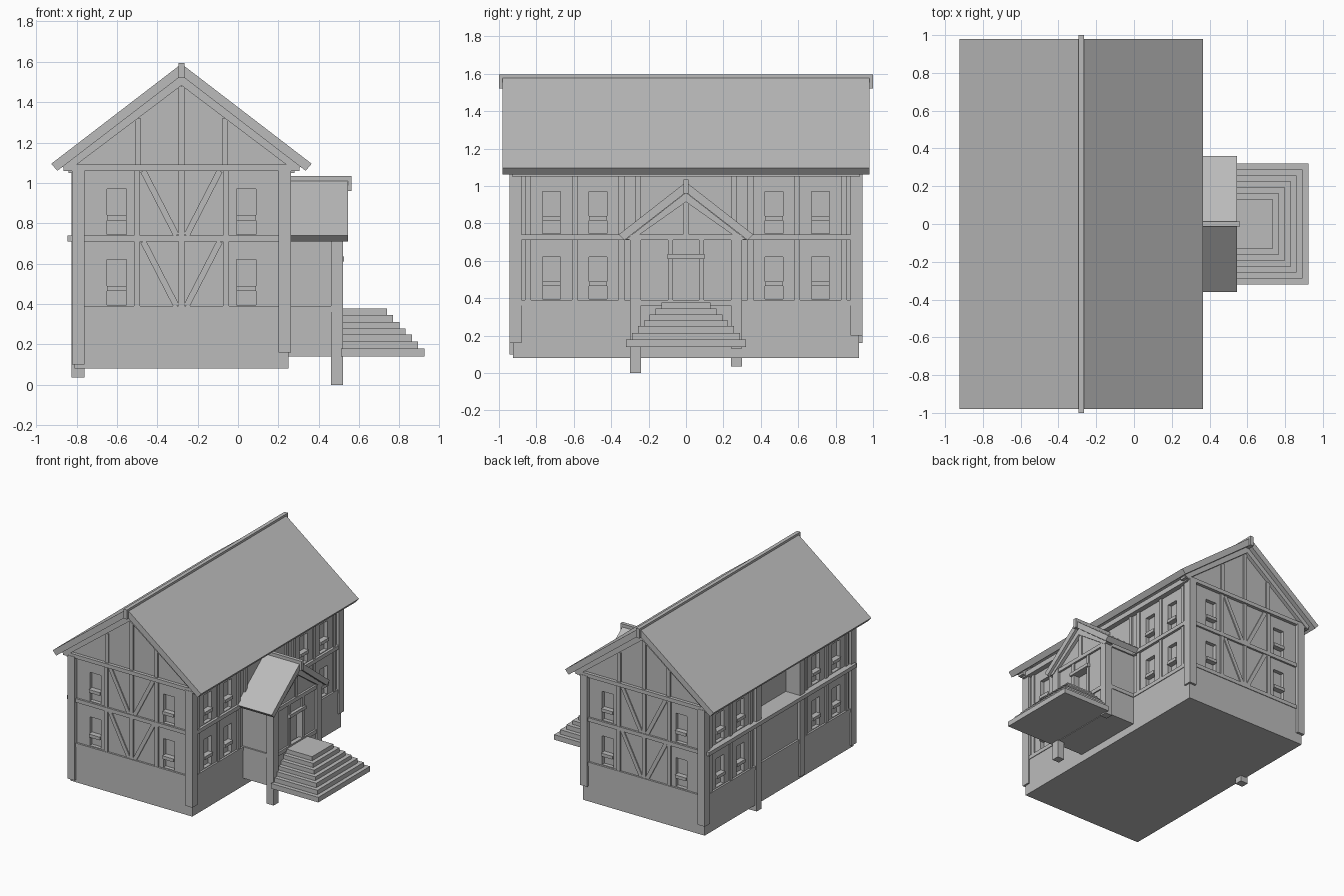
import bpy, bmesh
from mathutils import Vector

cube = bpy.data.objects.get("Cube")
if cube:
    bpy.data.objects.remove(cube, do_unlink=True)

grey = bpy.data.materials.new("plain grey")
grey.use_nodes = True
COLOUR = (0.5, 0.5, 0.5, 1)
grey.diffuse_color = COLOUR
grey.node_tree.nodes["Principled BSDF"].inputs["Base Color"].default_value = COLOUR

CX = -0.28          # house centre line
HALF = 0.52         # half width of the wall infill
END = 0.915         # gable wall infill face


def finish(name, bm):
    bmesh.ops.recalc_face_normals(bm, faces=bm.faces)
    mesh = bpy.data.meshes.new(name)
    bm.to_mesh(mesh)
    bm.free()
    mesh.materials.append(grey)
    ob = bpy.data.objects.new(name, mesh)
    bpy.context.collection.objects.link(ob)
    return ob


def add_box(bm, x, y, z):
    verts = bmesh.ops.create_cube(bm, size=1)["verts"]
    for v in verts:
        for i, (a, b) in enumerate((x, y, z)):
            v.co[i] = (a + b) / 2 + v.co[i] * (b - a)


def box(name, x, y, z):
    bm = bmesh.new()
    add_box(bm, x, y, z)
    return finish(name, bm)


def prism(name, pts, axis, a, b):
    """Extrude a profile given as (across, height) along x or y."""
    bm = bmesh.new()
    place = (lambda p, t: (p[0], t, p[1])) if axis == "y" else (lambda p, t: (t, p[0], p[1]))
    face = bm.faces.new([bm.verts.new(place(p, a)) for p in pts])
    ext = bmesh.ops.extrude_face_region(bm, geom=[face])["geom"]
    shift = Vector(place((0, 0), b - a))
    bmesh.ops.translate(bm, vec=shift, verts=[g for g in ext if isinstance(g, bmesh.types.BMVert)])
    return finish(name, bm)


def brace(name, p, q, axis, a, b, w=0.03):
    """Slanted timber between two points of a wall."""
    p, q = Vector(p), Vector(q)
    n = (q - p).normalized().orthogonal() * w / 2
    return prism(name, [p + n, q + n, q - n, p - n], axis, a, b)


def gable_band(name, c, half, top, bottom, slope, thick, axis, a, b):
    """Roof-shaped strip: eave top, eave bottom, then both slopes."""
    peak = top + slope * half
    inner = half - 0.03
    pts = [(c - half, top), (c, peak), (c + half, top), (c + inner, bottom),
           (c, peak - thick), (c - inner, bottom)]
    return prism(name, pts, axis, a, b)


def cut(target, boxes):
    bm = bmesh.new()
    for b in boxes:
        add_box(bm, *b)
    cutter = finish("cutter", bm)
    cutter.hide_render = True
    mod = target.modifiers.new("openings", "BOOLEAN")
    mod.operation, mod.solver, mod.object = "DIFFERENCE", "EXACT", cutter
    bpy.context.view_layer.objects.active = target
    bpy.ops.object.modifier_apply(modifier=mod.name)
    bpy.data.objects.remove(cutter, do_unlink=True)


def span(s, a, b):
    return tuple(sorted((s * a, s * b)))


def side(s, a, b):
    return tuple(sorted((CX + s * a, CX + s * b)))


# Foundation and wall core
box("foundation", (-0.81, 0.25), (-0.925, 0.925), (0.08, 0.37))
walls = prism("walls", [(CX - HALF, 0.36), (CX + HALF, 0.36), (CX + HALF, 1.11),
                        (CX, 1.51), (CX - HALF, 1.11)], "y", -END, END)

# Windows: recessed openings with sills
openings = [((-0.85, -0.70), (-0.24, 0.24), (0.74, 1.04))]   # rear gallery
for floor in (0.395, 0.745):
    z, sill = (floor, floor + 0.226), (floor + 0.07, floor + 0.095)
    for s in (-1, 1):
        for x in (-0.60, 0.04):
            w = (x - 0.048, x + 0.048)
            openings.append((w, span(s, END - 0.03, END + 0.05), z))
            box("window_sill", w, span(s, END - 0.04, END + 0.012), sill)
        for y in (-0.72, -0.47, 0.47, 0.72):
            w = (y - 0.048, y + 0.048)
            openings.append((side(s, HALF - 0.03, HALF + 0.05), w, z))
            box("window_sill", side(s, HALF - 0.04, HALF + 0.012), w, sill)
cut(walls, openings)

# Corner posts
for sx, sy, low in ((-1, -1, 0.10), (1, -1, 0.16), (-1, 1, 0.16), (1, 1, 0.20)):
    box("corner_post", side(sx, 0.48, 0.543), span(sy, 0.88, 0.943), (low, 1.07))

# Gable end timbers
for s in (-1, 1):
    out = span(s, 0.89, 0.930)
    for low in (0.36, 0.71):
        box("gable_floor_beam", (-0.78, 0.22), out, (low, low + 0.03))
        box("gable_centre_stud", (CX - 0.015, CX + 0.015), span(s, 0.89, 0.926), (low + 0.02, low + 0.36))
        for m in (-1, 1):
            box("gable_stud", side(m, 0.205, 0.235), span(s, 0.89, 0.927), (low + 0.02, low + 0.36))
            brace("gable_brace", (CX + m * 0.19, low + 0.35), (CX + m * 0.025, low + 0.03),
                  "y", *span(s, 0.89, 0.924))
    box("tie_beam", (-0.865, 0.305), span(s, 0.89, 0.940), (1.06, 1.09))
    box("king_post", (CX - 0.015, CX + 0.015), span(s, 0.89, 0.926), (1.08, 1.48))
    for m in (-1, 1):
        box("gable_top_stud", side(m, 0.20, 0.23), span(s, 0.89, 0.926), (1.08, 1.32))
    gable_band("gable_rafter", CX, 0.59, 1.080, 1.06, 0.767, 0.05, "y", *span(s, 0.89, 0.945))

# Long side timbers
for s in (-1, 1):
    out = side(s, 0.49, 0.535)
    box("side_floor_beam", out, (-0.90, 0.90), (0.36, 0.39))
    box("side_middle_beam", side(s, 0.49, 0.565 if s < 0 else 0.54), (-0.918, 0.918), (0.71, 0.74))
    box("wall_plate", side(s, 0.48, 0.56), (-0.93, 0.93), (1.05, 1.09))
    for y in (-0.845, -0.595, -0.345, 0.345, 0.595, 0.845):
        box("side_stud", side(s, 0.49, 0.531), (y - 0.015, y + 0.015), (0.38, 1.06))
    for m in (-1, 1):
        box("gallery_post", side(s, 0.48, 0.533), span(m, 0.243, 0.272), (0.72, 1.06))

# Rear posts reaching below the foundation line
for y, low in ((0.27, 0.035), (-0.27, 0.10)):
    box("rear_post", (-0.825, -0.76), (y - 0.03, y + 0.03), (low, 1.06))

# Main roof
gable_band("main_roof", CX, 0.645, 1.095, 1.06, 0.767, 0.058, "y", -0.98, 0.98)
box("ridge_beam", (CX - 0.015, CX + 0.015), (-1, 1), (1.52, 1.595))

# Porch
box("porch_base", (0.22, 0.505), (-0.292, 0.292), (0.14, 0.37))
porch = prism("porch_walls", [(-0.285, 0.36), (0.285, 0.36), (0.285, 0.73),
                              (0, 0.95), (-0.285, 0.73)], "x", 0.2, 0.50)
cut(porch, [((0.46, 0.55), (-0.07, 0.07), (0.375, 0.61))])
box("door_lintel", (0.48, 0.525), (-0.10, 0.10), (0.61, 0.635))
for s, low in ((-1, 0), (1, 0.13)):
    box("porch_post", (0.46, 0.52), span(s, 0.24, 0.30), (low, 0.74))
    for z in (0.36, 0.71):
        box("porch_side_beam", (0.23, 0.47), span(s, 0.27, 0.297), (z, z + 0.03))
    box("door_stud", (0.48, 0.511), span(s, 0.07, 0.095), (0.38, 0.72))
box("porch_floor_beam", (0.48, 0.514), (-0.25, 0.25), (0.36, 0.39))
box("porch_tie_beam", (0.48, 0.516), (-0.29, 0.29), (0.71, 0.74))
box("porch_king_post", (0.48, 0.511), (-0.015, 0.015), (0.73, 0.95))
gable_band("porch_rafter", 0, 0.32, 0.715, 0.71, 0.78, 0.05, "x", 0.47, 0.525)
gable_band("porch_roof", 0, 0.36, 0.74, 0.71, 0.78, 0.055, "x", 0.22, 0.545)
box("porch_ridge_beam", (0.20, 0.562), (-0.014, 0.014), (0.96, 1.035))

# Stairs, stepping in on three sides
TOPS = (0.18, 0.215, 0.25, 0.28, 0.312, 0.345, 0.378)
low = 0.14
for i, top in enumerate(TOPS):
    half = 0.32 - i * 0.0315
    box("stair_step", (0.51, 0.923 - i * 0.031), (-half, half), (low, top))
    low = top
